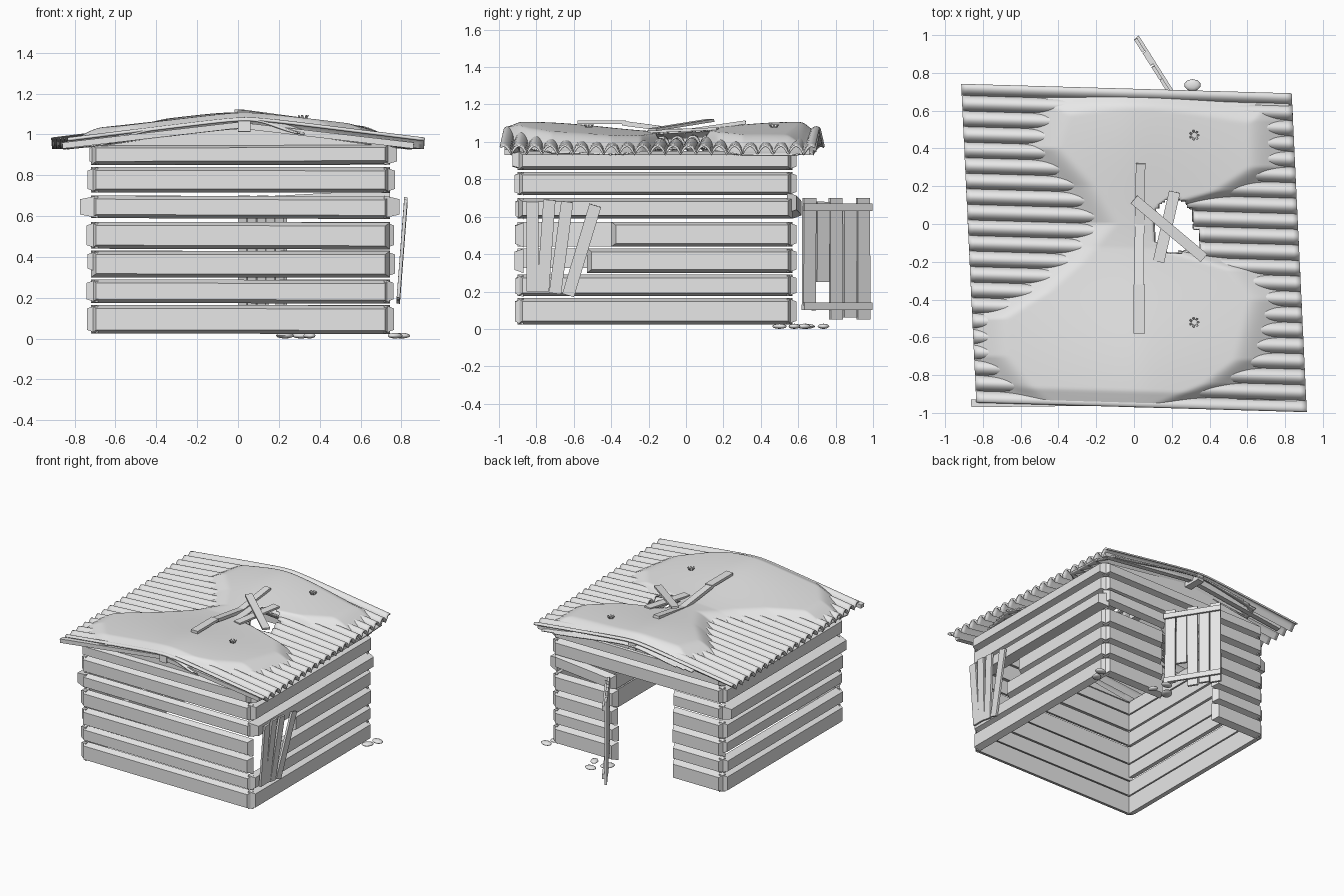
import bpy, bmesh, math, random
from mathutils import Vector, Matrix

random.seed(4)
cube = bpy.data.objects.get("Cube")
if cube:
    bpy.data.objects.remove(cube, do_unlink=True)

grey = bpy.data.materials.new("plain_grey")
grey.use_nodes = True
grey.diffuse_color = (0.8, 0.8, 0.8, 1)
for node in grey.node_tree.nodes:
    if node.type == 'BSDF_PRINCIPLED':
        node.inputs["Base Color"].default_value = (0.8, 0.8, 0.8, 1)


def finish(name, bm, smooth=False):
    mesh = bpy.data.meshes.new(name)
    bm.normal_update()
    bm.to_mesh(mesh)
    bm.free()
    ob = bpy.data.objects.new(name, mesh)
    bpy.context.collection.objects.link(ob)
    mesh.materials.append(grey)
    if smooth:
        bpy.ops.object.select_all(action='DESELECT')
        bpy.context.view_layer.objects.active = ob
        ob.select_set(True)
        bpy.ops.object.shade_smooth_by_angle(angle=math.radians(50))
    return ob


def hexahedron(name, corners):
    """Six-sided solid from a lower and an upper ring of four points."""
    bm = bmesh.new()
    v = [bm.verts.new(c) for c in corners]
    bm.faces.new(v[:4])
    bm.faces.new(v[4:])
    for i in range(4):
        j = (i + 1) % 4
        bm.faces.new((v[i], v[j], v[j + 4], v[i + 4]))
    bmesh.ops.recalc_face_normals(bm, faces=bm.faces)
    return finish(name, bm)


def log(name, a, b, out, z0, z1, depth=0.05, tilt=0.0):
    """Wall plank whose outer face is inset on every edge."""
    a, b, out = Vector((*a, 0)), Vector((*b, 0)), Vector((*out, 0))
    along = (b - a).normalized()
    rings = []
    for inset, push in ((0, 0), (0.025, depth)):
        p, q = a + along * inset + out * push, b - along * inset + out * push
        edge = inset * 0.7
        for pt, z, lift in ((p, z0 + edge, 0), (q, z0 + edge, tilt),
                            (q, z1 - edge, tilt), (p, z1 - edge, 0)):
            rings.append(pt + Vector((0, 0, z + lift)))
    return hexahedron(name, rings)


def bar(name, a, b, width, thick, up=(0, 0, 1)):
    """Straight board between two points."""
    a, b = Vector(a), Vector(b)
    d = (b - a).normalized()
    side = d.cross(Vector(up)).normalized() * width / 2
    top = side.cross(d).normalized() * thick / 2
    ring = [-side - top, side - top, side + top, top - side]
    return hexahedron(name, [a + r for r in ring] + [b + r for r in ring])


# Log walls
rows = [(0.025, 0.165), (0.175, 0.29), (0.3, 0.43), (0.44, 0.572),
        (0.59, 0.70), (0.715, 0.84), (0.85, 0.95)]
for i, (z0, z1) in enumerate(rows):
    n = i + 1
    j = random.uniform(-0.01, 0.01)
    bulge = 0.03 if i == 4 else 0.0
    log(f"front_log_{n}", (-0.72, -0.87), (0.745, -0.87), (0, -1), z0, z1, 0.05 + j, j * 0.5)
    start = {2: -0.53, 3: -0.4}.get(i, -0.9)
    log(f"left_log_{n}", (0.715, start), (0.715, 0.57), (1, 0), z0, z1, 0.055 + j + bulge)
    log(f"right_log_{n}", (-0.685, -0.9), (-0.685, 0.57), (-1, 0),
        z0 + (0.025 if i == 2 else 0), z1, 0.05 - j + bulge)
    if i >= 5:
        log(f"back_lintel_{n}", (-0.72, 0.54), (0.745, 0.54), (0, 1), z0, z1)
    else:
        log(f"back_stub_right_{n}", (-0.72, 0.54), (-0.27 + j, 0.54), (0, 1), z0, z1)
        slant = 0.03 if i == 4 else 0.0
        log(f"back_stub_left_{n}", (0.21 + j, 0.54 + slant), (0.745, 0.54), (0, 1),
            z0, z1, tilt=slant)

# Gable fillers under the roof
for name, y in (("front_gable", -0.89), ("back_gable", 0.55)):
    bm = bmesh.new()
    f = bm.faces.new([bm.verts.new(c) for c in
                      ((-0.7, y, 0.94), (0.72, y, 0.94), (0.0, y, 1.04))])
    ext = bmesh.ops.extrude_face_region(bm, geom=[f])["geom"]
    bmesh.ops.translate(bm, vec=(0, 0.03, 0),
                        verts=[g for g in ext if isinstance(g, bmesh.types.BMVert)])
    bmesh.ops.recalc_face_normals(bm, faces=bm.faces)
    finish(name, bm)


# Roof shape shared by the ridged sheet and the smooth covering
def plan(u, v):
    return 0.875 * u - 0.04 * v, -0.127 + 0.844 * v - 0.025 * u


def roof_height(u, v):
    rise = 1 - math.sqrt(u * u + 0.01)
    return 0.985 + 0.11 * rise - 0.055 * max(rise, 0) * math.cos(v * math.pi / 2) ** 2


def lookup(table, y):
    for (ya, xa), (yb, xb) in zip(table, table[1:]):
        if ya <= y <= yb:
            return xa + (xb - xa) * (y - ya) / (yb - ya)
    return table[0][1] if y < table[0][0] else table[-1][1]


edge_right = [(-0.97, 0.6), (-0.85, 0.74), (-0.7, 0.86), (-0.5, 0.86), (-0.35, 0.62),
              (-0.2, 0.45), (0, 0.28), (0.2, 0.4), (0.4, 0.58), (0.68, 0.5)]
edge_left = [(-0.97, 0.25), (-0.85, 0.55), (-0.72, 0.72), (-0.4, 0.8), (-0.24, 0.68),
             (-0.14, 0.34), (0.08, 0.28), (0.17, 0.6), (0.3, 0.8), (0.55, 0.8), (0.68, 0.72)]


def cover_margin(u, v):
    x, y = plan(u, v)
    side = lookup(edge_left, y) - x if x > 0 else x + lookup(edge_right, y)
    return min(side, (0.66 + 0.04 * math.cos(x * 4) - y) * 1.5 + 0.05)


def in_hole(u, v):
    x, y = plan(u, v)
    return ((x - 0.21) / 0.11) ** 2 + ((y + 0.01) / 0.15) ** 2 < 1 or \
        (0.2 < x < 0.35 and -0.14 < y < -0.02)


def sheet_height(u, v):
    wave = abs(math.cos(v * math.pi * 10.25)) ** 0.6
    return roof_height(u, v) - 0.045 + 0.045 * wave


def cover_height(u, v):
    t = min(max((cover_margin(u, v) + 0.06) / 0.26, 0), 1)
    t = t * t * (3 - 2 * t)
    bulge = 0.012 * math.sin(min(abs(v), 1) * math.pi) * t
    droop = 0.03 * max(0, abs(v) - 0.9) * 10
    return roof_height(u, v) - 0.05 + 0.07 * t + bulge - droop * t


def surface(name, nu, nv, height, keep, thick):
    bm = bmesh.new()
    grid = []
    for i in range(nu + 1):
        column = []
        for j in range(nv + 1):
            u, v = i / nu * 2 - 1, j / nv * 2 - 1
            column.append(bm.verts.new((*plan(u, v), height(u, v))))
        grid.append(column)
    for i in range(nu):
        for j in range(nv):
            if keep((i + 0.5) / nu * 2 - 1, (j + 0.5) / nv * 2 - 1):
                bm.faces.new((grid[i][j], grid[i + 1][j], grid[i + 1][j + 1], grid[i][j + 1]))
    bmesh.ops.delete(bm, geom=[v for v in bm.verts if not v.link_faces], context='VERTS')
    ob = finish(name, bm, smooth=True)
    solid = ob.modifiers.new("thickness", 'SOLIDIFY')
    solid.thickness, solid.offset = thick, -1
    return ob


surface("ridged_roof_sheet", 60, 246, sheet_height, lambda u, v: not in_hole(u, v), 0.012)
surface("smooth_roof_cover", 110, 150, cover_height,
        lambda u, v: cover_margin(u, v) > -0.05 and not in_hole(u, v), 0.01)

# Ridge pole, eave rafters and the broken beam through the roof
bar("ridge_pole_front", (0.03, -0.97, 1.04), (0.03, -0.1, 0.99), 0.06, 0.05)
bar("ridge_pole_back", (0.03, -0.1, 0.99), (-0.03, 0.71, 1.04), 0.06, 0.05)
for s in (-1, 1):
    bar(f"front_rafter_{s}", (0, -0.94, 1.045), (s * 0.86, -0.95, 0.945), 0.04, 0.03)
    bar(f"back_rafter_{s}", (0, 0.64, 1.045), (s * 0.82, 0.64, 0.945), 0.04, 0.03)
bar("broken_beam_front", (0.028, -0.58, 1.105), (0.028, -0.32, 1.105), 0.06, 0.02)
bar("broken_beam_middle", (0.025, -0.34, 1.1), (0.03, 0.0, 1.055), 0.05, 0.025)
bar("broken_beam_back", (0.03, -0.02, 1.055), (0.035, 0.32, 1.105), 0.05, 0.02)

# Boards crossed over the hole
bar("patch_board_lower", (0.13, -0.2, 1.055), (0.215, 0.17, 1.07), 0.06, 0.015)
bar("patch_board_upper", (0.0, 0.13, 1.115), (0.37, -0.18, 1.065), 0.055, 0.015)

# Small rings of splinters on the roof
for k, (cx, cy) in enumerate(((0.32, 0.47), (0.32, -0.52))):
    for s in range(7):
        a = s * math.tau / 7
        d = Vector((math.cos(a), math.sin(a), 0))
        base = Vector((cx, cy, 1.078)) + d * 0.016
        bar(f"splinter_{k}_{s}", base, base + d * 0.01 + Vector((0, 0, 0.015)), 0.01, 0.004, d)

# Boards leaning over the side opening
for k, (low, high, z0, z1) in enumerate(((-0.82, -0.82, 0.2, 0.68), (-0.765, -0.73, 0.2, 0.69),
                                         (-0.7, -0.635, 0.19, 0.68), (-0.63, -0.485, 0.18, 0.66))):
    bar(f"leaning_board_{k + 1}", (0.785, low, z0), (0.822, high, z1), 0.065, 0.016, (1, 0, 0))

# Open door of upright boards on two battens
hinge, tip = Vector((0.235, 0.62, 0)), Vector((0.005, 0.985, 0))
across = (tip - hinge).normalized()
face = Vector((across.y, -across.x, 0))
for k, (z0, z1) in enumerate(((0.1, 0.70), (0.25, 0.68), (0.05, 0.70), (0.06, 0.67), (0.05, 0.70))):
    mid = hinge.lerp(tip, (k + 0.5) / 5)
    lean = across * random.uniform(-0.006, 0.006)
    bar(f"door_board_{k + 1}", mid + Vector((0, 0, z0)), mid + lean + Vector((0, 0, z1)),
        0.078, 0.018, face)
for k, z in enumerate((0.12, 0.65)):
    off = face * 0.016 + Vector((0, 0, z))
    bar(f"door_batten_{k + 1}", hinge + off, tip + off, 0.04, 0.016, face)

# Pebbles on the ground
for k, (x, y, r) in enumerate(((0.31, 0.735, 0.04), (0.23, 0.64, 0.05), (0.35, 0.63, 0.035),
                               (0.8, 0.58, 0.04), (0.77, 0.5, 0.04))):
    bm = bmesh.new()
    bmesh.ops.create_icosphere(bm, subdivisions=2, radius=r)
    bmesh.ops.transform(bm, verts=bm.verts, matrix=Matrix.Translation((x, y, 0.014)) @
                        Matrix.Rotation(k, 4, 'Z') @ Matrix.Diagonal((1.1, 0.8, 0.014 / r, 1)))
    finish(f"pebble_{k + 1}", bm, smooth=True)
